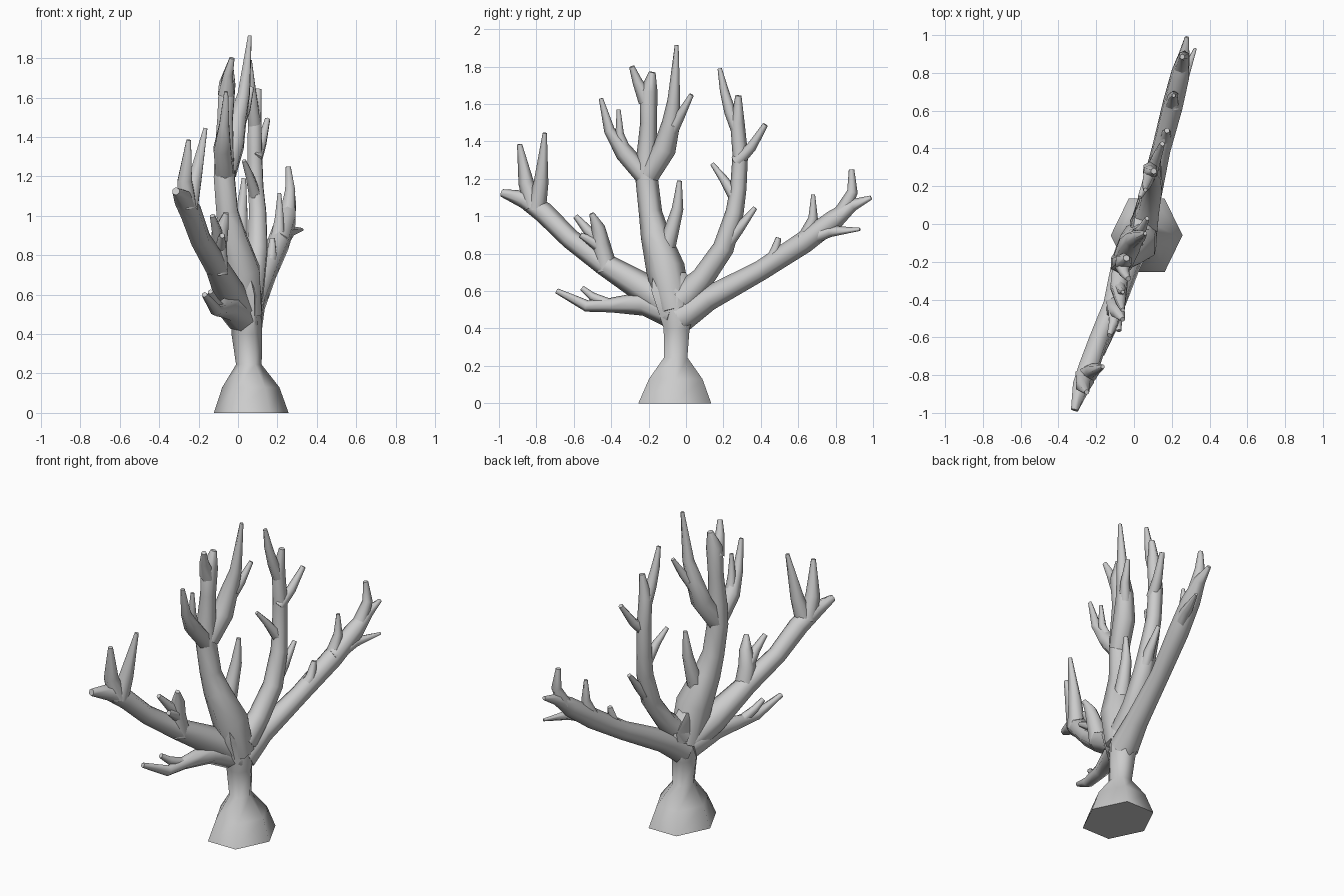
import bpy, bmesh, math
from mathutils import Vector

SIDES = 6


def bridge(bm, rings):
    # skin consecutive rings and cap both ends
    for a, b in zip(rings, rings[1:]):
        for i in range(SIDES):
            j = (i + 1) % SIDES
            bm.faces.new((a[i], a[j], b[j], b[i]))
    bm.faces.new(rings[0][::-1])
    bm.faces.new(rings[-1])


def finish(name, bm):
    bmesh.ops.recalc_face_normals(bm, faces=bm.faces)
    me = bpy.data.meshes.new(name)
    bm.to_mesh(me)
    bm.free()
    ob = bpy.data.objects.new(name, me)
    bpy.context.collection.objects.link(ob)
    bpy.ops.object.select_all(action='DESELECT')
    ob.select_set(True)
    bpy.context.view_layer.objects.active = ob
    bpy.ops.object.shade_smooth_by_angle(angle=math.radians(66))


def limb(name, *paths):
    # each path is a list of (x, y, z, radius) swept as a tapered tube
    bm = bmesh.new()
    for path in paths:
        pts = [Vector(p[:3]) for p in path]
        rings, u = [], None
        for k, p in enumerate(pts):
            t = (pts[min(k + 1, len(pts) - 1)] - pts[max(k - 1, 0)]).normalized()
            ref = u or Vector((1, 0, 0))
            u = (ref - t * ref.dot(t)).normalized()
            v = t.cross(u)
            r = path[k][3] * 1.04
            rings.append([bm.verts.new(p + r * (u * math.sin(2 * math.pi * i / SIDES)
                          + v * math.cos(2 * math.pi * i / SIDES))) for i in range(SIDES)])
        bridge(bm, rings)
    finish(name, bm)


# hexagonal foot and flaring trunk: z, centre x, centre y, radius x, radius y
bm = bmesh.new()
rings = []
for z, cx, cy, rx, ry in [(0, .067, -.06, .19, .225), (.13, .065, -.055, .145, .165),
                          (.245, .055, -.055, .065, .072), (.4, .045, -.05, .078, .08),
                          (.6, .045, -.05, .075, .155), (.7, .03, -.09, .06, .1)]:
    rings.append([bm.verts.new((cx + rx * math.cos(i * math.pi / 3),
                                cy + ry * math.sin(i * math.pi / 3), z)) for i in range(SIDES)])
bridge(bm, rings)
finish("trunk", bm)

# long branch towards -y with its twigs
limb("left_branch",
     [(.03, -.06, .5, .08), (-.04, -.2, .6, .08), (-.11, -.44, .745, .058), (-.19, -.62, .88, .052),
      (-.24, -.76, 1.02, .055), (-.28, -.86, 1.09, .048), (-.315, -.985, 1.125, .02)],
     [(-.26, -.81, 1.05, .055), (-.27, -.855, 1.18, .04), (-.25, -.89, 1.385, .013)],
     [(-.25, -.8, 1.04, .05), (-.22, -.775, 1.18, .038), (-.165, -.755, 1.445, .011)])
limb("left_side_branch",
     [(-.1, -.42, .71, .055), (-.1, -.455, .85, .048), (-.08, -.47, .94, .035), (-.06, -.505, 1.015, .013)],
     [(-.1, -.46, .86, .04), (-.11, -.53, .93, .025), (-.13, -.59, 1.0, .014)],
     [(-.09, -.46, .84, .035), (-.08, -.565, .9, .014)])

# low branch towards -y
limb("low_branch",
     [(.03, -.06, .48, .085), (-.04, -.22, .535, .065), (-.09, -.4, .525, .038),
      (-.11, -.53, .52, .03), (-.17, -.69, .6, .014)],
     [(-.09, -.4, .525, .03), (-.12, -.5, .57, .022), (-.14, -.555, .615, .014)])

# tall central stem and its crown
limb("centre_stem",
     [(.04, -.06, .5, .09), (.02, -.11, .72, .1), (-.03, -.165, .9, .075), (-.055, -.19, 1.02, .06),
      (-.07, -.21, 1.2, .058), (-.07, -.21, 1.33, .052), (-.065, -.2, 1.5, .043),
      (-.055, -.2, 1.67, .046), (-.04, -.18, 1.77, .017)],
     [(-.06, -.21, 1.62, .045), (-.05, -.26, 1.72, .026), (-.03, -.29, 1.8, .014)])
limb("centre_left_branch",
     [(-.065, -.2, 1.19, .05), (-.08, -.33, 1.34, .048), (-.07, -.41, 1.46, .028), (-.06, -.455, 1.63, .011)],
     [(-.08, -.32, 1.33, .035), (-.065, -.355, 1.44, .022), (-.06, -.36, 1.57, .01)])
limb("centre_right_branch",
     [(-.06, -.2, 1.22, .055), (-.025, -.115, 1.36, .06), (.0, -.08, 1.5, .047),
      (.03, -.065, 1.62, .033), (.06, -.05, 1.915, .01)],
     [(-.005, -.085, 1.44, .035), (.04, -.03, 1.54, .025), (.07, .03, 1.65, .012)])
limb("centre_twig",
     [(.0, -.13, .76, .055), (.01, -.09, .88, .042), (.02, -.045, 1.04, .03), (.03, -.035, 1.19, .012)])

# upright branch towards +y
limb("upright_branch",
     [(.05, -.02, .56, .08), (.08, .09, .67, .06), (.1, .2, .83, .055), (.1, .26, 1.02, .047),
      (.09, .28, 1.15, .042), (.085, .29, 1.33, .04), (.085, .275, 1.5, .037), (.105, .28, 1.645, .016)],
     [(.085, .28, 1.45, .035), (.075, .235, 1.56, .03), (.065, .205, 1.67, .023), (.06, .18, 1.79, .011)],
     [(.09, .27, 1.29, .035), (.12, .35, 1.37, .026), (.15, .425, 1.49, .014)],
     [(.09, .27, 1.09, .035), (.06, .2, 1.2, .022), (.03, .14, 1.28, .011)],
     [(.1, .19, .82, .04), (.12, .28, .93, .028), (.13, .37, 1.045, .012)])

# long branch towards +y with its twigs
limb("right_branch",
     [(.05, -.03, .46, .08), (.08, .12, .56, .063), (.145, .4, .71, .052), (.205, .63, .86, .057),
      (.245, .79, .98, .052), (.265, .89, 1.06, .032), (.28, .99, 1.1, .011)],
     [(.25, .82, 1.0, .042), (.265, .89, 1.13, .028), (.255, .885, 1.25, .014)],
     [(.2, .63, .87, .04), (.21, .68, .99, .025), (.21, .68, 1.115, .01)],
     [(.14, .39, .71, .04), (.17, .47, .79, .03), (.175, .495, .885, .014)],
     [(.21, .62, .87, .045), (.26, .77, .92, .03), (.325, .93, .93, .008)])
